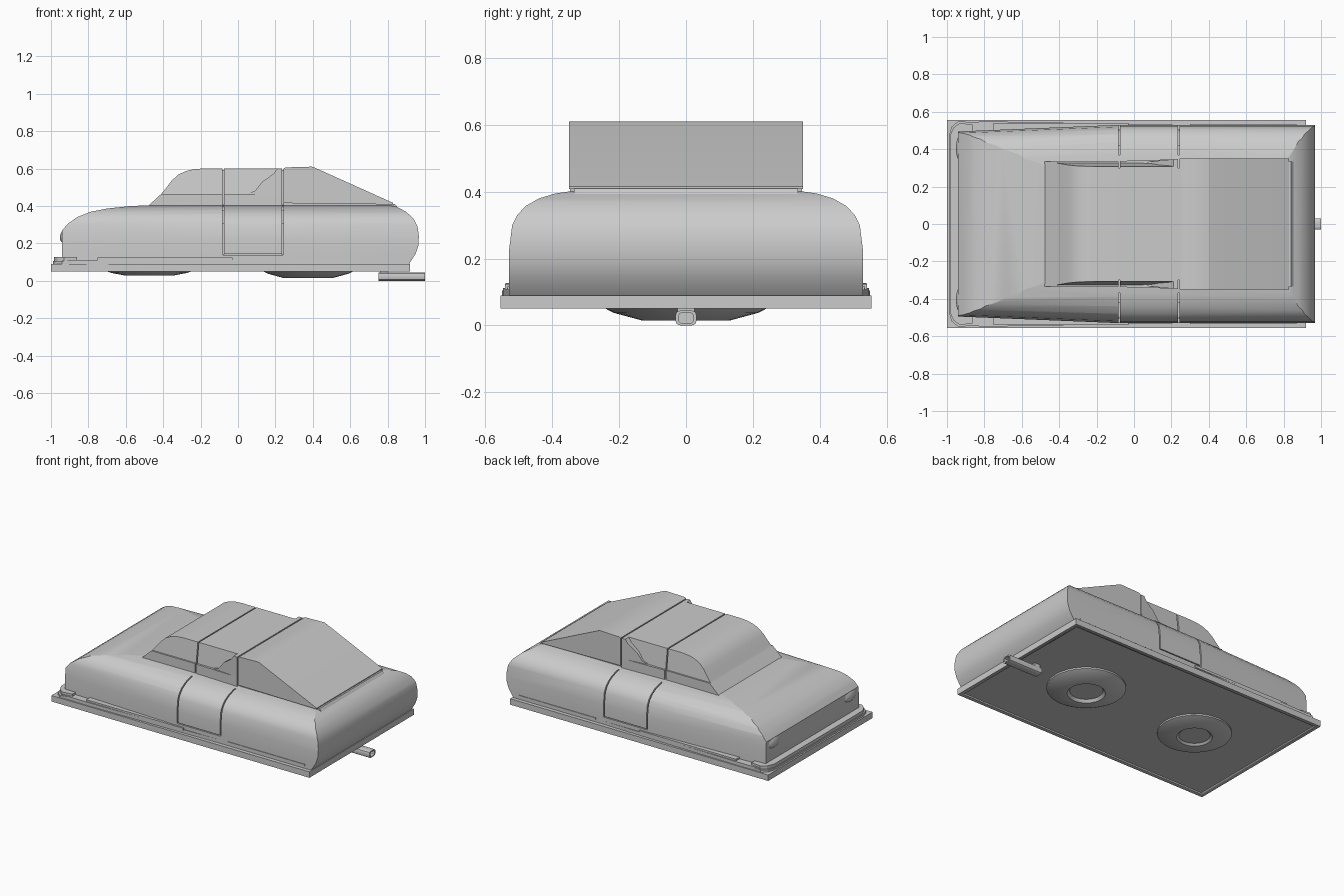
import bpy, bmesh, math

if "Cube" in bpy.data.objects:
    bpy.data.objects.remove(bpy.data.objects["Cube"])


def finish(bm, name, smooth=30):
    bmesh.ops.recalc_face_normals(bm, faces=bm.faces)
    me = bpy.data.meshes.new(name)
    bm.to_mesh(me)
    bm.free()
    ob = bpy.data.objects.new(name, me)
    bpy.context.collection.objects.link(ob)
    if smooth:
        shade(ob, smooth)
    return ob


def activate(ob):
    bpy.ops.object.select_all(action='DESELECT')
    ob.select_set(True)
    bpy.context.view_layer.objects.active = ob


def shade(ob, angle=30):
    activate(ob)
    bpy.ops.object.shade_smooth_by_angle(angle=math.radians(angle))


def loft(name, rings, smooth=30):
    bm = bmesh.new()
    vs = [[bm.verts.new(p) for p in r] for r in rings]
    n = len(rings[0])
    for a, b in zip(vs, vs[1:]):
        for i in range(n):
            j = (i + 1) % n
            bm.faces.new((a[i], a[j], b[j], b[i]))
    bm.faces.new(vs[0])
    bm.faces.new(vs[-1])
    return finish(bm, name, smooth)


def prism(name, pts, width, y0=None):
    """Extrude an x,z profile in y; width is a number or a function of x,z."""
    w = width if callable(width) else lambda x, z: width
    return loft(name, [[(x, -w(x, z) if y0 is None else y0, z) for x, z in pts],
                       [(x, w(x, z), z) for x, z in pts]])


def plate(name, pts, z0, z1):
    """Extrude a mirrored half outline (x, +y) in z."""
    full = pts + [(x, -y) for x, y in reversed(pts)]
    return loft(name, [[(x, y, z) for x, y in full] for z in (z0, z1)])


def box(name, x0, x1, y0, y1, z0, z1):
    return loft(name, [[(x, y0, z0), (x, y1, z0), (x, y1, z1), (x, y0, z1)] for x in (x0, x1)])


def boolean(ob, cutter, op):
    m = ob.modifiers.new(op, 'BOOLEAN')
    m.operation, m.object, m.solver = op, cutter, 'EXACT'
    activate(ob)
    bpy.ops.object.modifier_apply(modifier=m.name)
    bpy.data.objects.remove(cutter)


# Floor pan with recessed underside
floor = box("floor_pan", -1, 0.92, -0.555, 0.555, 0.05, 0.09)
boolean(floor, box("recess", -0.975, 0.895, -0.53, 0.53, 0.0, 0.06), 'DIFFERENCE')

# Lower body: side profile intersected with the tapered cross-section
side = [(-0.93, 0.085), (-0.94, 0.13), (-0.94, 0.27), (-0.91, 0.305), (-0.86, 0.34), (-0.79, 0.368),
        (-0.70, 0.386), (-0.58, 0.399), (-0.45, 0.405), (0.80, 0.405), (0.85, 0.395),
        (0.90, 0.368), (0.94, 0.33), (0.96, 0.29), (0.967, 0.24), (0.965, 0.19),
        (0.95, 0.145), (0.915, 0.09), (0.91, 0.085)]
half = [(0.53, 0.07), (0.53, 0.22), (0.52, 0.30), (0.505, 0.33), (0.48, 0.357),
        (0.44, 0.38), (0.39, 0.395), (0.34, 0.402), (0.30, 0.405), (0.25, 0.42)]
section = half + [(-y, z) for y, z in reversed(half)]
body = prism("body", side, 0.6)
boolean(body, loft("section", [[(x, y * s, z) for y, z in section]
                               for x, s in ((-1.05, 0.925), (-0.08, 1), (1.05, 1))]), 'INTERSECT')

# Door seams
for s in (-1, 1):
    for x in (-0.08, 0.24):
        boolean(body, box("seam", x - 0.004, x + 0.004, *sorted((s * 0.37, s * 0.60)), 0.14, 0.5), 'DIFFERENCE')
        # keep the fender solid behind the slit
        box("seam_backing", x - 0.006, x + 0.006, *sorted((s * 0.30, s * 0.505)), 0.12, 0.31)
        box("seam_backing_upper", x - 0.006, x + 0.006, *sorted((s * 0.30, s * 0.42)), 0.30, 0.375)
    boolean(body, box("seam", -0.08, 0.24, *sorted((s * 0.52, s * 0.60)), 0.138, 0.144), 'DIFFERENCE')
shade(body, 25)

# Bumper and tapering sill
plate("sill", [(-0.965, 0.49), (-0.93, 0.545), (-0.75, 0.548), (-0.08, 0.536), (0.24, 0.53)], 0.088, 0.112)
plate("front_bumper", [(-0.99, 0.47), (-0.975, 0.52), (-0.94, 0.55), (-0.88, 0.545)], 0.088, 0.105)
plate("front_bumper_lip", [(-0.985, 0.47), (-0.965, 0.515), (-0.93, 0.54), (-0.86, 0.53)], 0.105, 0.127)
for s in (-1, 1):
    box("side_rail_front", -0.75, -0.03, *sorted((s * 0.5, s * 0.541)), 0.108, 0.124)
    box("side_rail_rear", 0.30, 0.87, *sorted((s * 0.5, s * 0.534)), 0.106, 0.118)

# Cabin base and windscreen
prism("cowl", [(-0.48, 0.40), (-0.41, 0.465), (-0.084, 0.465), (-0.084, 0.40)], 0.335)
prism("cowl_door", [(-0.076, 0.40), (-0.076, 0.465), (0.236, 0.465), (0.236, 0.40)],
      lambda x, z: 0.337 + 0.04 * max(x, 0))


def glass_width(x, z):
    return 0.325 - 0.13 * (z - 0.465)


prism("windscreen", [(-0.41, 0.465), (-0.385, 0.495), (-0.355, 0.535), (-0.32, 0.567), (-0.28, 0.586),
                     (-0.24, 0.596), (-0.19, 0.60), (-0.084, 0.60), (-0.084, 0.465)], glass_width)
prism("roof", [(-0.076, 0.46), (-0.076, 0.60), (0.236, 0.60), (0.236, 0.46)], glass_width)
prism("cabin_core", [(-0.10, 0.39), (-0.10, 0.592), (0.26, 0.592), (0.26, 0.39)], 0.30)

# Slanted door pillars
pillar = [(0.04, 0.463), (0.09, 0.48), (0.13, 0.53), (0.19, 0.572), (0.21, 0.60), (0.236, 0.60), (0.236, 0.463)]
for s in (-1, 1):
    loft("door_pillar", [[(x, s * y(x), z) for x, z in pillar]
                         for y in (lambda x: 0.28, lambda x: 0.325 + 0.10 * x)])

# Rear canopy
prism("rear_canopy", [(0.244, 0.415), (0.244, 0.60), (0.255, 0.606), (0.395, 0.61), (0.41, 0.605),
                      (0.83, 0.416), (0.83, 0.408)], 0.35)
prism("canopy_base", [(0.244, 0.39), (0.244, 0.42), (0.84, 0.41), (0.86, 0.385)], 0.335)

# Headlights
for s in (-1, 1):
    bm = bmesh.new()
    bmesh.ops.create_uvsphere(bm, u_segments=24, v_segments=12, radius=1)
    for v in bm.verts:
        x, y, z = v.co
        v.co = (-0.925 + 0.028 * x + 0.012 * (z + 0.3), s * (0.405 + 0.078 * y), 0.247 + 0.043 * z)
    finish(bm, "headlight", 60)

# Lift discs under the floor
for name, cx, low, R in (("front_lift_disc", -0.475, 0.027, 0.225), ("rear_lift_disc", 0.375, 0.015, 0.24)):
    d = 0.05 - low
    prof = [(R, 0.065), (R, 0.05), (R * 0.9, 0.05 - d * 0.35), (R * 0.55, low), (R * 0.48, low),
            (R * 0.42, low + d * 0.5), (0.002, low + d * 0.5)]
    loft(name, [[(cx + r * math.cos(a * math.pi / 16), r * math.sin(a * math.pi / 16), z)
                 for a in range(32)] for r, z in prof])

# Exhaust pipe with hollow end
pipe = []
for x, k in ((0.75, 1), (1.0, 1), (1.0, 0.7), (0.96, 0.7)):
    ring = []
    for i in range(16):
        a = (i + 0.5) * math.pi / 8
        c, t = math.cos(a), math.sin(a)
        ring.append((x, 0.031 * k * math.copysign(abs(c) ** 0.5, c),
                     0.0225 + 0.0228 * k * math.copysign(abs(t) ** 0.5, t)))
    pipe.append(ring)
loft("exhaust_pipe", pipe)
box("exhaust_bracket", 0.76, 0.80, -0.025, 0.025, 0.03, 0.065)
